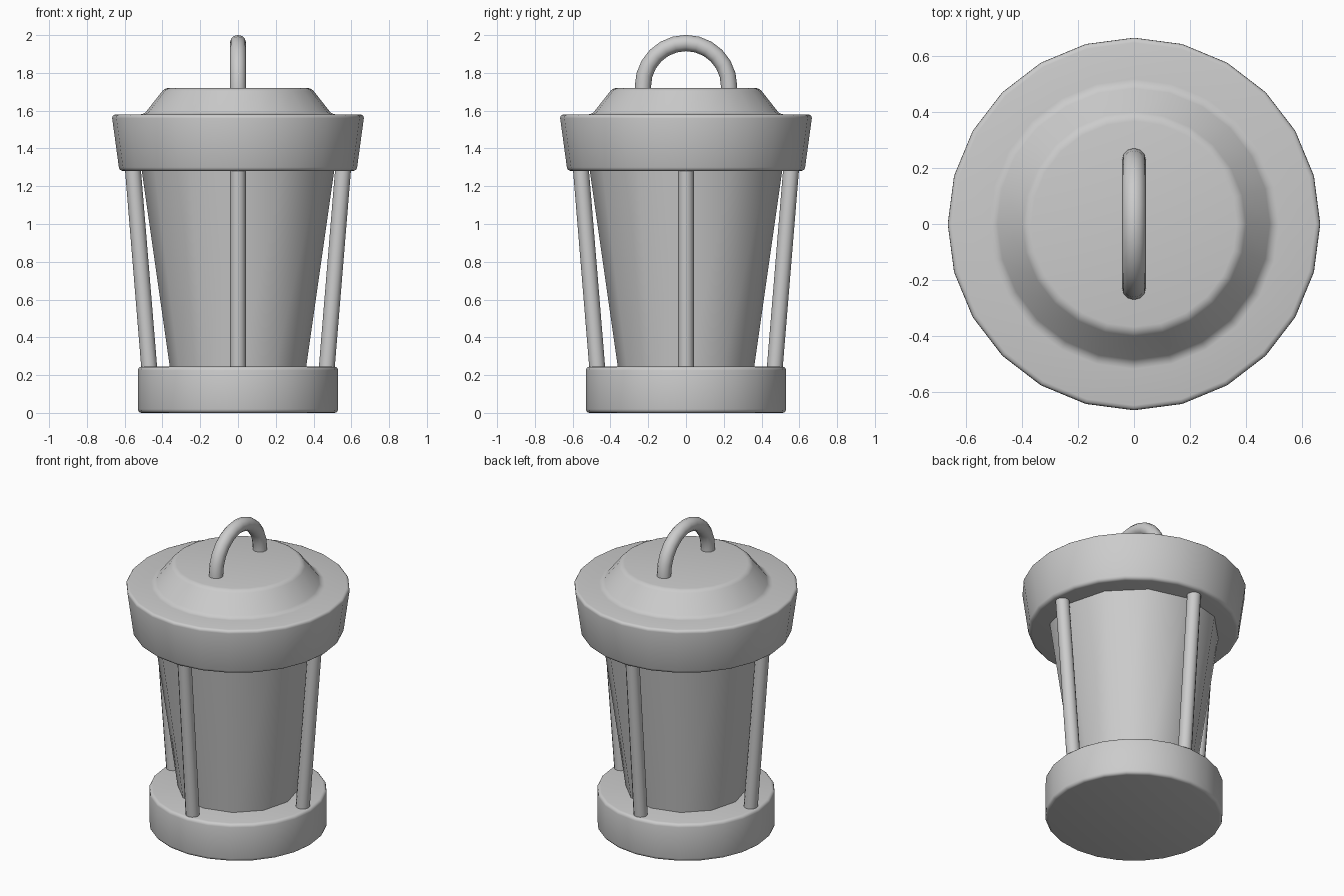
import bpy, bmesh, math
from mathutils import Vector

if "Cube" in bpy.data.objects:
    bpy.data.objects.remove(bpy.data.objects["Cube"])


def finish(name, bm, angle=50):
    bmesh.ops.recalc_face_normals(bm, faces=bm.faces)
    mesh = bpy.data.meshes.new(name)
    bm.to_mesh(mesh)
    bm.free()
    obj = bpy.data.objects.new(name, mesh)
    bpy.context.collection.objects.link(obj)
    bpy.ops.object.select_all(action='DESELECT')
    obj.select_set(True)
    bpy.context.view_layer.objects.active = obj
    bpy.ops.object.shade_smooth_by_angle(angle=math.radians(angle))
    return obj


def skin(bm, rings):
    """Join consecutive rings of points with quads and cap both ends."""
    loops = [[bm.verts.new(p) for p in ring] for ring in rings]
    n = len(loops[0])
    for a, b in zip(loops, loops[1:]):
        for i in range(n):
            j = (i + 1) % n
            bm.faces.new((a[i], a[j], b[j], b[i]))
    bm.faces.new(loops[0][::-1])
    bm.faces.new(loops[-1])


def lathe(name, profile, sides, bevel=0.0):
    """Turn (radius, height) points about z, optionally rounding hard rims."""
    bm = bmesh.new()
    angles = [math.tau * i / sides for i in range(sides)]
    skin(bm, [[(r * math.cos(a), r * math.sin(a), z) for a in angles]
              for r, z in profile])
    if bevel:
        bmesh.ops.recalc_face_normals(bm, faces=bm.faces)
        hard = [e for e in bm.edges if e.calc_face_angle(0) > math.radians(35)]
        bmesh.ops.bevel(bm, geom=hard, offset=bevel, offset_type='OFFSET',
                        segments=3, profile=0.5, affect='EDGES')
    return finish(name, bm)


def tube(name, path, radius, side, sides=12):
    """Sweep a circle along a path; side is a vector square to the path."""
    bm = bmesh.new()
    side = Vector(side)
    path = [Vector(p) for p in path]
    rings = []
    for i, p in enumerate(path):
        t = (path[min(i + 1, len(path) - 1)] - path[max(i - 1, 0)]).normalized()
        other = t.cross(side).normalized()
        rings.append([p + radius * (math.cos(math.tau * k / sides) * side +
                                    math.sin(math.tau * k / sides) * other)
                      for k in range(sides)])
    skin(bm, rings)
    return finish(name, bm)


# Base, glass and stepped lid
lathe("base", [(0.53, 0.0), (0.53, 0.245)], 24, 0.02)
lathe("glass", [(0.345, 0.13), (0.529, 1.42)], 12)
lathe("lid", [(0.628, 1.28), (0.669, 1.58), (0.498, 1.58), (0.388, 1.72)],
      24, 0.02)

# Four leaning rods, one on each side
for i, place in enumerate(("right", "back", "left", "front")):
    a = i * math.pi / 2
    c, s = math.cos(a), math.sin(a)
    path = [(r * c, r * s, z) for r, z in ((0.461, 0.13), (0.567, 1.42))]
    tube(place + "_rod", path, 0.042, (-s, c, 0))

# Carrying loop with its feet sunk into the lid
arc = [math.pi * k / 12 for k in range(13)]
path = [(0, 0.228, 1.66)]
path += [(0, 0.228 * math.cos(a), 1.73 + 0.228 * math.sin(a)) for a in arc]
path += [(0, -0.228, 1.66)]
tube("handle", path, 0.043, (1, 0, 0))
